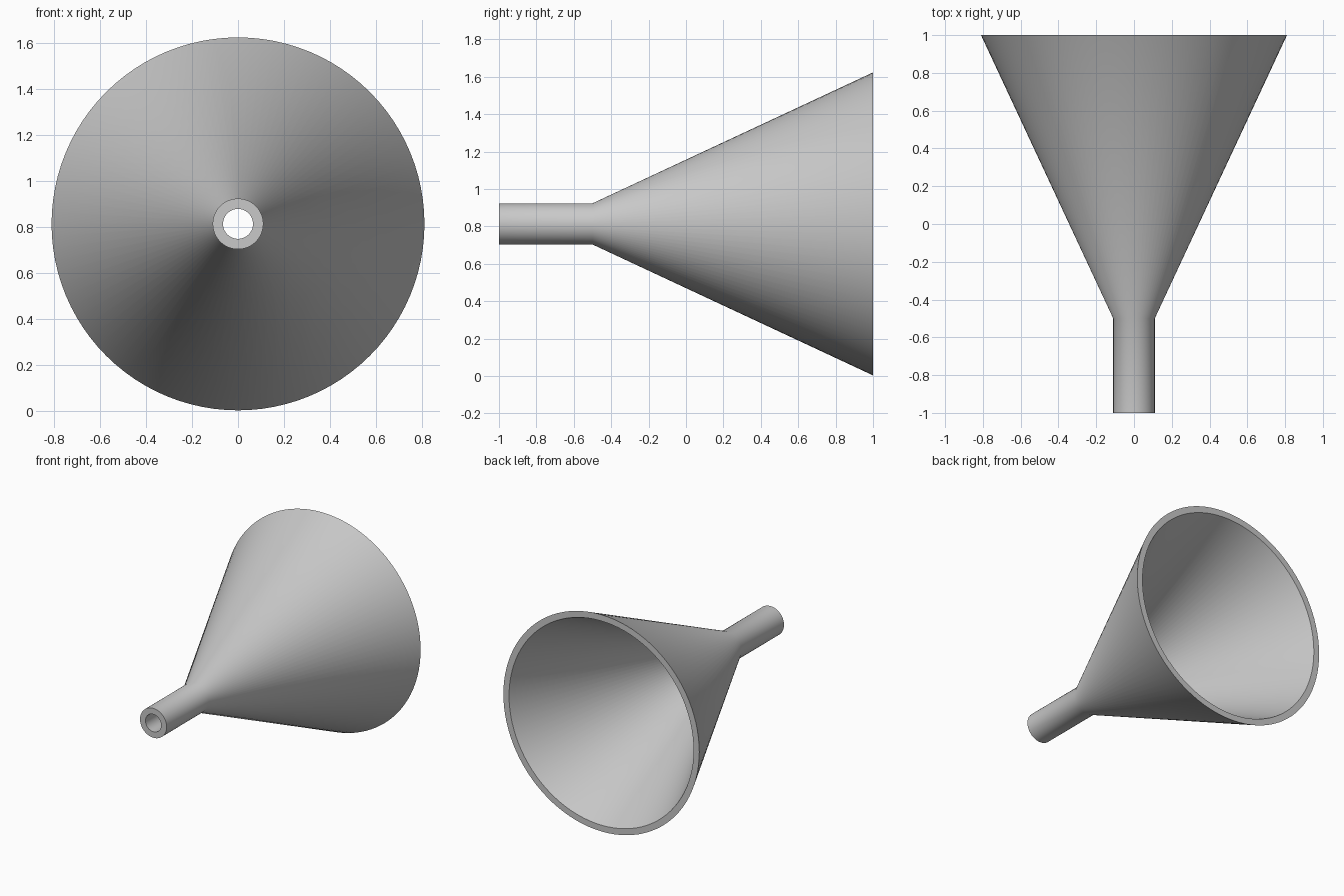
import bpy, bmesh, math

if "Cube" in bpy.data.objects:
    bpy.data.objects.remove(bpy.data.objects["Cube"])

SIDES = 96
CENTRE_Z = 0.813

# Closed wall section as (radius, y): outer spout, outer cone, rim, inner cone, bore
PROFILE = [(0.11, -1.0), (0.11, -0.5), (0.81, 1.0),
           (0.763, 1.0), (0.065, -0.5), (0.065, -1.0)]

grey = bpy.data.materials.new("light grey")
grey.diffuse_color = (0.58, 0.58, 0.58, 1)
grey.use_nodes = True
grey.node_tree.nodes["Principled BSDF"].inputs["Base Color"].default_value = grey.diffuse_color

# Funnel: the section swept around the y axis
bm = bmesh.new()
rings = []
for r, y in PROFILE:
    ring = []
    for i in range(SIDES):
        a = 2 * math.pi * i / SIDES
        ring.append(bm.verts.new((r * math.cos(a), y, CENTRE_Z + r * math.sin(a))))
    rings.append(ring)
for k, ring in enumerate(rings):
    nxt = rings[(k + 1) % len(rings)]
    for i in range(SIDES):
        j = (i + 1) % SIDES
        bm.faces.new((ring[i], ring[j], nxt[j], nxt[i]))
bmesh.ops.recalc_face_normals(bm, faces=bm.faces)

mesh = bpy.data.meshes.new("funnel")
bm.to_mesh(mesh)
bm.free()
mesh.materials.append(grey)
funnel = bpy.data.objects.new("funnel", mesh)
bpy.context.collection.objects.link(funnel)

# Smooth walls with crisp rims
bpy.context.view_layer.objects.active = funnel
funnel.select_set(True)
bpy.ops.object.shade_smooth_by_angle(angle=math.radians(30))
